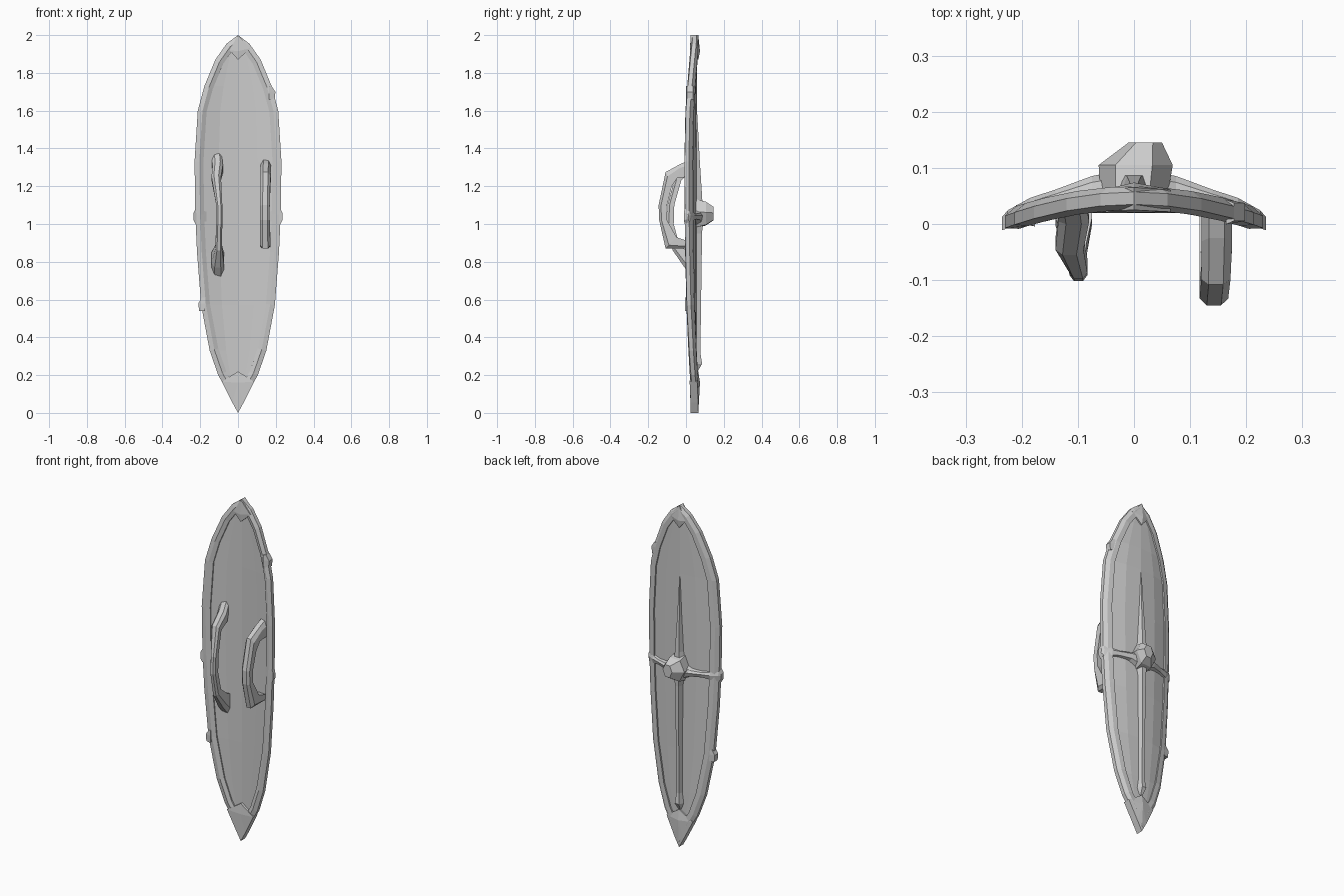
import bpy, bmesh
from mathutils import Vector

if "Cube" in bpy.data.objects:
    bpy.data.objects.remove(bpy.data.objects["Cube"])


def make(name, verts, faces):
    mesh = bpy.data.meshes.new(name)
    bm = bmesh.new()
    vs = [bm.verts.new(v) for v in verts]
    for f in faces:
        bm.faces.new([vs[i] for i in f])
    bmesh.ops.remove_doubles(bm, verts=bm.verts, dist=0.0001)
    bmesh.ops.recalc_face_normals(bm, faces=bm.faces)
    bm.to_mesh(mesh)
    bm.free()
    ob = bpy.data.objects.new(name, mesh)
    bpy.context.collection.objects.link(ob)
    return ob


def loft(name, rings, closed=False):
    """Skin a list of equal-length rings, capping the ends if open."""
    n, m = len(rings[0]), len(rings)
    faces = [(i * n + j, i * n + (j + 1) % n,
              (i + 1) % m * n + (j + 1) % n, (i + 1) % m * n + j)
             for i in range(m if closed else m - 1) for j in range(n)]
    if not closed:
        faces += [tuple(range(n)), tuple(range((m - 1) * n, m * n))]
    return make(name, [v for r in rings for v in r], faces)


def bow(x):
    """Depth of the curved shield surface at x."""
    return 0.045 - 0.8 * x * x


# Outline half-widths from bottom to top
outline = [(0.06, 0.12), (0.105, 0.2), (0.15, 0.33), (0.195, 0.57), (0.217, 0.85),
           (0.226, 1.05), (0.23, 1.33), (0.213, 1.6), (0.178, 1.73),
           (0.12, 1.87), (0.06, 1.955)]
loop = [(0, 0.005)] + outline + [(0, 2.0)] + [(-x, z) for x, z in reversed(outline)]

# Curved panel
rings = []
for w, z in [(0.015, 0.08)] + [(w - 0.025, z) for w, z in outline[1:-1]] + [(0.02, 1.95)]:
    xs = [w * t for t in (-1, -0.5, 0, 0.5, 1)]
    rings.append([(x, bow(x) + 0.012, z) for x in xs] +
                 [(x, bow(x) - 0.006, z) for x in reversed(xs)])
loft("shield_panel", rings)

# Thick bevelled rim
rings = []
for i, (x, z) in enumerate(loop):
    a, b = loop[i - 1], loop[(i + 1) % len(loop)]
    d = Vector((b[0] - a[0], b[1] - a[1])).normalized()
    n = Vector((-d.y, d.x))
    ring = []
    for inset, dy in ((0, -0.01), (0, 0.012), (0.02, 0.022),
                      (0.047, 0.02), (0.047, -0.014), (0.025, -0.02)):
        px, pz = x + n.x * inset, z + n.y * inset
        ring.append((px, bow(px) + dy, pz))
    rings.append(ring)
loft("rim", rings, closed=True)


# Pointed caps at both ends
def tip_cap(name, pts, peak_z):
    n = len(pts)
    verts = [(x, bow(x) - 0.02, z) for x, z in pts] + [(x, bow(x) + 0.02, z) for x, z in pts]
    verts += [(0, 0.02, peak_z), (0, 0.074, peak_z)]
    faces = [(i, (i + 1) % n, n + (i + 1) % n, n + i) for i in range(n)]
    faces += [(i, (i + 1) % n, 2 * n) for i in range(n)]
    faces += [(n + i, n + (i + 1) % n, 2 * n + 1) for i in range(n)]
    make(name, verts, faces)


tip_cap("top_cap", [(0, 1.87), (0.065, 1.93), (0, 2.0), (-0.045, 1.92)], 1.915)
tip_cap("bottom_cap", [(0, 0.0), (0.03, 0.055), (0.085, 0.165), (0, 0.22),
                       (-0.085, 0.165), (-0.03, 0.055)], 0.16)


# Raised spine on the outer face, tapering upward
def ridge(name, sections):
    loft(name, [[(cx - w, 0.05, z), (cx - w * 0.5, y, z), (cx + w * 0.5, y, z), (cx + w, 0.05, z)]
                for cx, w, y, z in sections])


ridge("lower_spine", [(0, 0.012, 0.062, 0.22), (0, 0.027, 0.085, 0.26),
                      (0, 0.018, 0.076, 0.32), (0, 0.018, 0.08, 0.6),
                      (0, 0.022, 0.085, 0.95), (0, 0.035, 0.09, 1.03)])
ridge("upper_spine", [(0, 0.045, 0.09, 1.05), (0, 0.025, 0.085, 1.15),
                      (0, 0.014, 0.072, 1.35), (0, 0.003, 0.06, 1.58)])

# Cross arms running into clamps on the rim
for side, name in ((1, "right_arm"), (-1, "left_arm")):
    rings = []
    for x, h, dy in ((0.03, 0.05, 0.05), (0.075, 0.025, 0.045), (0.14, 0.02, 0.032),
                     (0.185, 0.03, 0.029), (0.225, 0.04, 0.02), (0.235, 0.02, 0.012)):
        y, low = bow(x), 0.0 if x < 0.18 else -0.012
        rings.append([(side * x, y + low, 1.04 - h), (side * x, y + dy * 0.75, 1.04 - h * 0.7),
                      (side * x, y + dy, 1.045), (side * x, y + dy * 0.75, 1.04 + h * 0.7),
                      (side * x, y + low, 1.04 + h)])
    loft(name, rings)

# Faceted central boss
hexagon = [(1, 0.1), (0.45, 0.9), (-0.55, 0.85), (-1, 0), (-0.5, -0.9), (0.5, -0.85)]
loft("boss", [[(cx + x * r, y, 1.055 + z * rz) for x, z in hexagon]
              for cx, y, r, rz in ((0, 0.05, 0.06, 0.085), (0.003, 0.105, 0.066, 0.07),
                                   (0.02, 0.145, 0.03, 0.04))])


# Carrying straps: x span, outer (y, z), inner (y, z)
def strap(name, sections):
    rings = []
    for x0, x1, yo, zo, yi, zi in sections:
        c = (x1 - x0) * 0.25
        ym, zm = yo * 0.7 + yi * 0.3, zo * 0.7 + zi * 0.3
        rings.append([(x0, ym, zm), (x0 + c, yo, zo), (x1 - c, yo, zo),
                      (x1, ym, zm), (x1, yi, zi), (x0, yi, zi)])
    loft(name, rings)


strap("right_handle", [(0.12, 0.175, 0.025, 1.34, 0.025, 1.25),
                       (0.12, 0.175, -0.025, 1.32, -0.045, 1.245),
                       (0.12, 0.172, -0.108, 1.275, -0.075, 1.2),
                       (0.117, 0.168, -0.145, 1.1, -0.103, 1.09),
                       (0.117, 0.168, -0.142, 1.02, -0.1, 1.02),
                       (0.117, 0.172, -0.108, 0.87, -0.05, 0.93),
                       (0.117, 0.172, 0.025, 0.87, 0.025, 0.905)])
strap("left_handle", [(-0.14, -0.085, 0.035, 1.38, 0.035, 1.31),
                      (-0.135, -0.08, 0.0, 1.33, 0.015, 1.27),
                      (-0.14, -0.09, -0.055, 1.26, -0.025, 1.23),
                      (-0.115, -0.083, -0.098, 1.1, -0.062, 1.1),
                      (-0.115, -0.083, -0.102, 1.0, -0.065, 1.0),
                      (-0.12, -0.085, -0.07, 0.86, -0.035, 0.89),
                      (-0.14, -0.075, -0.008, 0.77, 0.01, 0.85),
                      (-0.14, -0.075, 0.035, 0.72, 0.035, 0.84)])

# Small battered lumps on the rim
for name, x, z in (("rim_chip_upper", 0.186, 1.7), ("rim_chip_lower", -0.198, 0.58)):
    s = 1 if x > 0 else -1
    y = bow(x)
    loft(name, [[(x - s * 0.022, y - 0.018, z + dz), (x + s * e, y - 0.012, z + dz),
                 (x + s * e, y + 0.02, z + dz), (x - s * 0.022, y + 0.026, z + dz)]
                for dz, e in ((-0.04, 0.008), (0.0, 0.012), (0.03, -0.008))])
